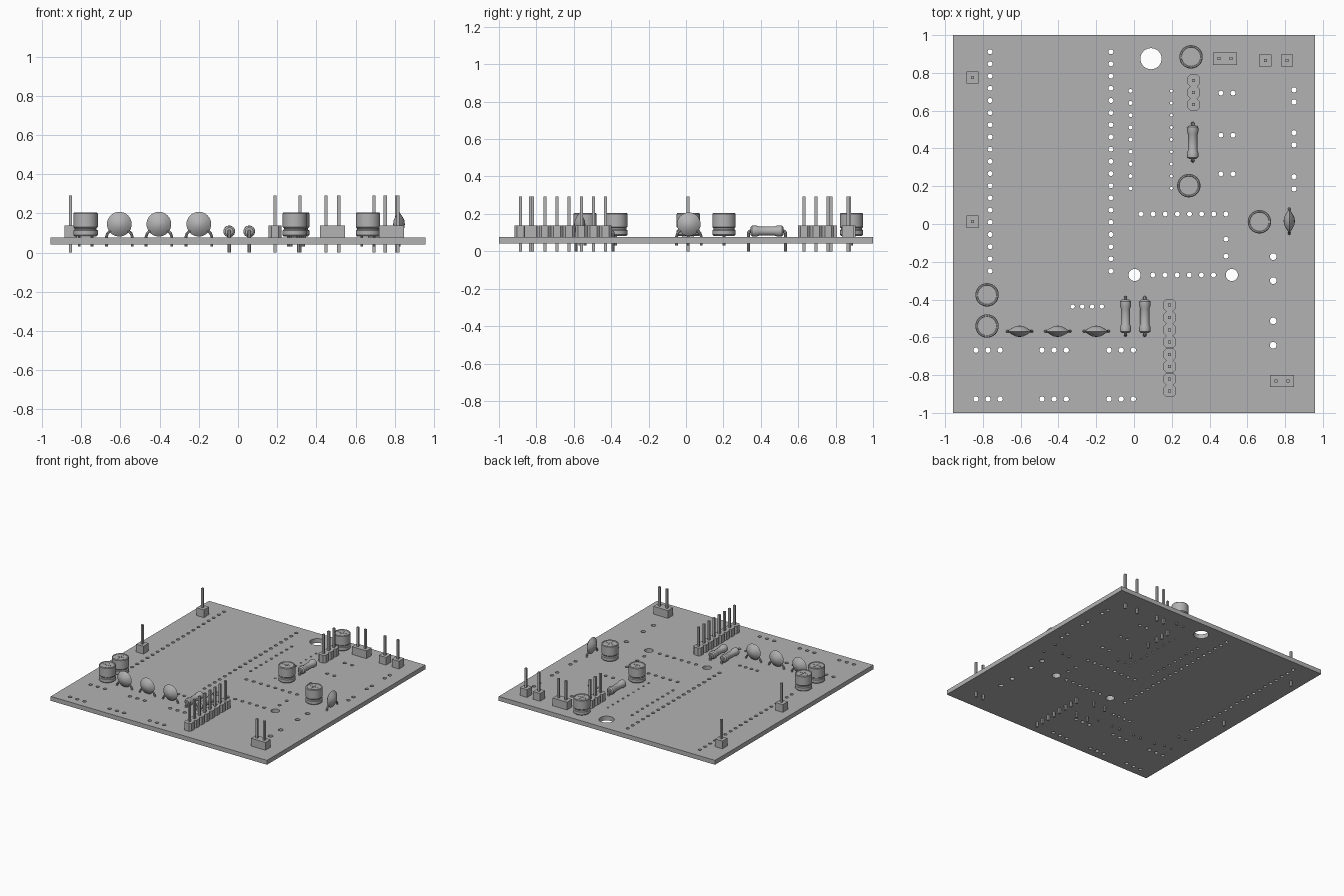
import bpy, bmesh, math
from mathutils import Matrix, Vector

if "Cube" in bpy.data.objects:
    bpy.data.objects.remove(bpy.data.objects["Cube"], do_unlink=True)

grey = bpy.data.materials.new("plain grey")
grey.use_nodes = True
GREY = (0.45, 0.45, 0.45, 1)
grey.diffuse_color = GREY
grey.node_tree.nodes["Principled BSDF"].inputs["Base Color"].default_value = GREY

TOP, BOTTOM = 0.077, 0.042
PITCH = 0.0642


def finish(bm, name, smooth=False):
    bmesh.ops.recalc_face_normals(bm, faces=bm.faces[:])
    mesh = bpy.data.meshes.new(name)
    bm.to_mesh(mesh)
    bm.free()
    mesh.materials.append(grey)
    obj = bpy.data.objects.new(name, mesh)
    bpy.context.collection.objects.link(obj)
    bpy.ops.object.select_all(action="DESELECT")
    obj.select_set(True)
    bpy.context.view_layer.objects.active = obj
    if smooth:
        bpy.ops.object.shade_smooth_by_angle(angle=math.radians(35))
    return obj


def box(bm, centre, size):
    m = Matrix.Translation(centre) @ Matrix.Diagonal((*size, 1))
    return bmesh.ops.create_cube(bm, size=1, matrix=m)["verts"]


def cylinder(bm, x, y, z0, z1, r, sides=12):
    bmesh.ops.create_cone(bm, cap_ends=True, segments=sides, radius1=r, radius2=r,
                          depth=z1 - z0, matrix=Matrix.Translation((x, y, (z0 + z1) / 2)))


def lathe(bm, profile, matrix, sides=32):
    """Spin (radius, height) points round z; points on the axis close the ends."""
    rings = []
    for r, h in profile:
        count = sides if r > 0 else 1
        rings.append([bm.verts.new(matrix @ Vector((r * math.cos(math.tau * i / sides),
                      r * math.sin(math.tau * i / sides), h))) for i in range(count)])
    for a, b in zip(rings, rings[1:]):
        for i in range(sides):
            j = (i + 1) % sides
            quad = [a[i % len(a)], a[j % len(a)], b[j % len(b)], b[i % len(b)]]
            bm.faces.new(list(dict.fromkeys(quad)))


def wire(bm, points, r, sides=8):
    """Round wire swept along a path that lies in one vertical plane."""
    pts = [Vector(p) for p in points]
    span = pts[-1] - pts[0]
    side = Vector((-span.y, span.x, 0)).normalized()
    rings = []
    for i, p in enumerate(pts):
        t = (pts[min(i + 1, len(pts) - 1)] - pts[max(i - 1, 0)]).normalized()
        up = t.cross(side)
        rings.append([bm.verts.new(p + r * (side * math.cos(math.tau * k / sides)
                      + up * math.sin(math.tau * k / sides))) for k in range(sides)])
    for a, b in zip(rings, rings[1:]):
        for k in range(sides):
            j = (k + 1) % sides
            bm.faces.new((a[k], a[j], b[j], b[k]))
    bm.faces.new(rings[0])
    bm.faces.new(rings[-1])


def line(x, y, count, dx=0, dy=0):
    return [(x + i * dx, y + i * dy) for i in range(count)]


# Board with drilled holes
bm = bmesh.new()
box(bm, (0, 0, (TOP + BOTTOM) / 2), (1.914, 2, TOP - BOTTOM))
board = finish(bm, "board")

holes = []  # (radius, positions)
for x in (-0.762, -0.122):
    holes.append((0.013, line(x, 0.912, 19, dy=-0.0645)))
holes.append((0.0105, line(-0.018, 0.705, 9, dy=-0.0645)))
holes.append((0.008, line(0.198, 0.705, 9, dy=-0.0645)))
holes.append((0.013, line(0.037, 0.053, 8, dx=PITCH)))
holes.append((0.013, line(0.487, -0.08, 2, dy=-0.09)))
holes.append((0.013, line(0.10, -0.27, 6, dx=PITCH)))
holes.append((0.012, line(-0.325, -0.437, 4, dx=0.0515)))
for y in (0.693, 0.47, 0.265):
    holes.append((0.013, line(0.46, y, 2, dx=PITCH)))
for y in (0.71, 0.483, 0.25):
    holes.append((0.014, line(0.847, y, 2, dy=-PITCH)))
holes.append((0.018, [(0.737, y) for y in (-0.173, -0.3, -0.513, -0.642)]))
for y in (-0.668, -0.927):
    for x in (-0.837, -0.487, -0.132):
        holes.append((0.014, line(x, y, 3, dx=PITCH)))
holes.append((0.032, [(0.003, -0.27), (0.518, -0.27)]))
holes.append((0.056, [(0.09, 0.875)]))

bm = bmesh.new()
for r, places in holes:
    for x, y in places:
        cylinder(bm, x, y, 0, 0.15, r, 32 if r > 0.03 else 16)
drill = finish(bm, "hole_cutter")
drill.hide_render = True
cut = board.modifiers.new("holes", "BOOLEAN")
cut.operation, cut.object, cut.solver = "DIFFERENCE", drill, "EXACT"
bpy.context.view_layer.objects.active = board
bpy.ops.object.modifier_apply(modifier=cut.name)
bpy.data.objects.remove(drill, do_unlink=True)


# Pin headers
def header(name, places, notched=False):
    bm = bmesh.new()
    for x, y in places:
        verts = box(bm, (x, y, TOP + 0.031), (PITCH, PITCH, 0.062))
        if notched:
            edges = {e for v in verts for e in v.link_edges
                     if abs(e.verts[0].co.z - e.verts[1].co.z) > 0.01}
            bmesh.ops.bevel(bm, geom=list(edges), offset=0.014, segments=1, affect="EDGES")
    for x, y in places:
        box(bm, (x, y, 0.146), (0.016, 0.016, 0.292))
    finish(bm, name)


header("left_edge_pin_back", [(-0.855, 0.775)])
header("left_edge_pin_middle", [(-0.855, 0.012)])
header("back_pin_inner", [(0.695, 0.865)])
header("back_pin_outer", [(0.81, 0.865)])
header("back_pin_pair", line(0.45, 0.875, 2, dx=PITCH))
header("front_pin_pair", line(0.752, -0.832, 2, dx=PITCH))
header("three_pin_strip", line(0.316, 0.76, 3, dy=-PITCH), True)
header("eight_pin_strip", line(0.189, -0.43, 8, dy=-0.065), True)

# Can capacitors: grooved can, recessed lid with a scored cross, short legs
CAN = [(0, 0.083), (0.056, 0.083), (0.062, 0.089), (0.062, 0.112), (0.056, 0.117),
       (0.056, 0.124), (0.062, 0.13), (0.062, 0.2), (0.058, 0.205), (0.052, 0.205),
       (0.05, 0.202), (0, 0.202)]
for i, (x, y) in enumerate([(0.302, 0.885), (0.29, 0.203), (0.664, 0.012),
                            (-0.778, -0.375), (-0.778, -0.54)]):
    bm = bmesh.new()
    lathe(bm, CAN, Matrix.Translation((x, y, 0)))
    box(bm, (x, y, 0.202), (0.07, 0.004, 0.003))
    box(bm, (x, y, 0.202), (0.004, 0.07, 0.003))
    for s in (-1, 1):
        cylinder(bm, x + s * 0.032, y, 0.03, 0.09, 0.007, 8)
    finish(bm, f"can_capacitor_{i + 1}", True)

# Disc capacitors: upright lens with two splayed legs
LENS = [(0, -0.03), (0.02, -0.027), (0.04, -0.017), (0.056, -0.006), (0.063, 0),
        (0.056, 0.006), (0.04, 0.017), (0.02, 0.027), (0, 0.03)]
LEG = [(0.03, 0.112), (0.05, 0.108), (0.06, 0.098), (0.066, 0.08), (0.066, 0.03)]
for i, (x, y, turn) in enumerate([(-0.606, -0.568, 0), (-0.404, -0.568, 0),
                                  (-0.2, -0.568, 0), (0.822, 0.015, 90)]):
    place = Matrix.Translation((x, y, 0)) @ Matrix.Rotation(math.radians(turn), 4, "Z")
    bm = bmesh.new()
    lathe(bm, LENS, place @ Matrix.Translation((0, 0, 0.145)) @ Matrix.Rotation(math.pi / 2, 4, "X"))
    for s in (-1, 1):
        wire(bm, [place @ Vector((s * u, 0, z)) for u, z in LEG], 0.007)
    finish(bm, f"disc_capacitor_{i + 1}", True)

# Resistors: dumbbell body lying along y, leads bent down through the board
BODY = [(0, -0.088), (0.02, -0.088), (0.029, -0.08), (0.03, -0.055), (0.024, -0.042),
        (0.024, 0.042), (0.03, 0.055), (0.029, 0.08), (0.02, 0.088), (0, 0.088)]
LEAD = [(0.08, 0.108), (0.09, 0.108), (0.096, 0.104), (0.099, 0.096), (0.099, 0)]
for i, (x, y) in enumerate([(-0.045, -0.489), (0.057, -0.489), (0.311, 0.433)]):
    bm = bmesh.new()
    lathe(bm, BODY, Matrix.Translation((x, y, 0.108)) @ Matrix.Rotation(math.pi / 2, 4, "X"), 24)
    for s in (-1, 1):
        wire(bm, [(x, y + s * v, z) for v, z in LEAD], 0.009)
    finish(bm, f"resistor_{i + 1}", True)
